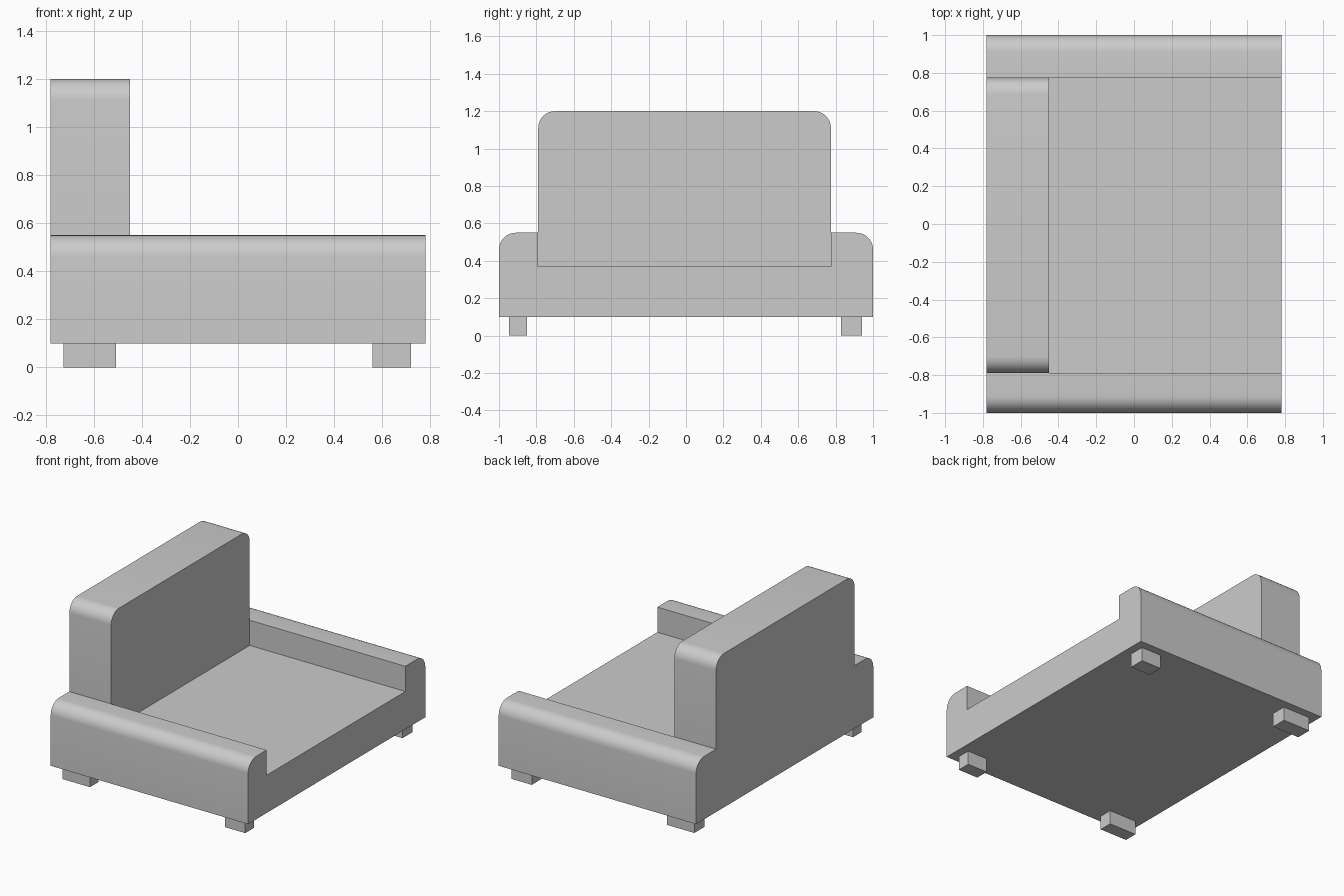
import bpy, bmesh, math

if "Cube" in bpy.data.objects:
    bpy.data.objects.remove(bpy.data.objects["Cube"])

X0, X1 = -0.78, 0.78          # body depth range
Y0, Y1 = -0.79, 0.775         # gap between the arms
ARM, SEAT, BASE, TOP, R = 0.55, 0.37, 0.10, 1.20, 0.09


def arc(cy, cz, r, a0, a1, n=8):
    return [(cy + r * math.cos(math.radians(a0 + (a1 - a0) * i / n)),
             cz + r * math.sin(math.radians(a0 + (a1 - a0) * i / n)))
            for i in range(n + 1)]


def extrude_x(name, profile, xa, xb):
    """Extrude a (y, z) outline along x."""
    bm = bmesh.new()
    face = bm.faces.new([bm.verts.new((xa, y, z)) for y, z in profile])
    res = bmesh.ops.extrude_face_region(bm, geom=[face])
    for v in res["geom"]:
        if isinstance(v, bmesh.types.BMVert):
            v.co.x = xb
    bmesh.ops.recalc_face_normals(bm, faces=bm.faces)
    me = bpy.data.meshes.new(name)
    bm.to_mesh(me)
    bm.free()
    ob = bpy.data.objects.new(name, me)
    bpy.context.collection.objects.link(ob)
    return ob


def activate(ob):
    bpy.ops.object.select_all(action='DESELECT')
    ob.select_set(True)
    bpy.context.view_layer.objects.active = ob


# Seat with both rounded arms
body = extrude_x("seat_arms_and_back",
                 [(-1, BASE), (1, BASE)]
                 + arc(1 - R, ARM - R, R, 0, 90)
                 + [(Y1, ARM), (Y1, SEAT), (Y0, SEAT), (Y0, ARM)]
                 + arc(-1 + R, ARM - R, R, 90, 180), X0, X1)

# Backrest, sunk into the seat and merged into one shell
back = extrude_x("backrest",
                 [(Y0, 0.2), (Y1, 0.2)]
                 + arc(Y1 - R, TOP - R, R, 0, 90)
                 + arc(Y0 + R, TOP - R, R, 90, 180), X0, -0.45)
mod = body.modifiers.new("merge_back", 'BOOLEAN')
mod.operation, mod.solver, mod.object = 'UNION', 'EXACT', back
activate(body)
bpy.ops.object.modifier_apply(modifier=mod.name)
bpy.data.objects.remove(back, do_unlink=True)
bpy.ops.object.shade_smooth_by_angle(angle=math.radians(30))

# Four block feet
for xn, xa, xb in (("rear", -0.725, -0.507), ("front", 0.56, 0.72)):
    for yn, ya, yb in (("right", -0.947, -0.85), ("left", 0.829, 0.941)):
        extrude_x(f"{xn}_{yn}_leg",
                  [(ya, 0), (yb, 0), (yb, BASE), (ya, BASE)], xa, xb)
